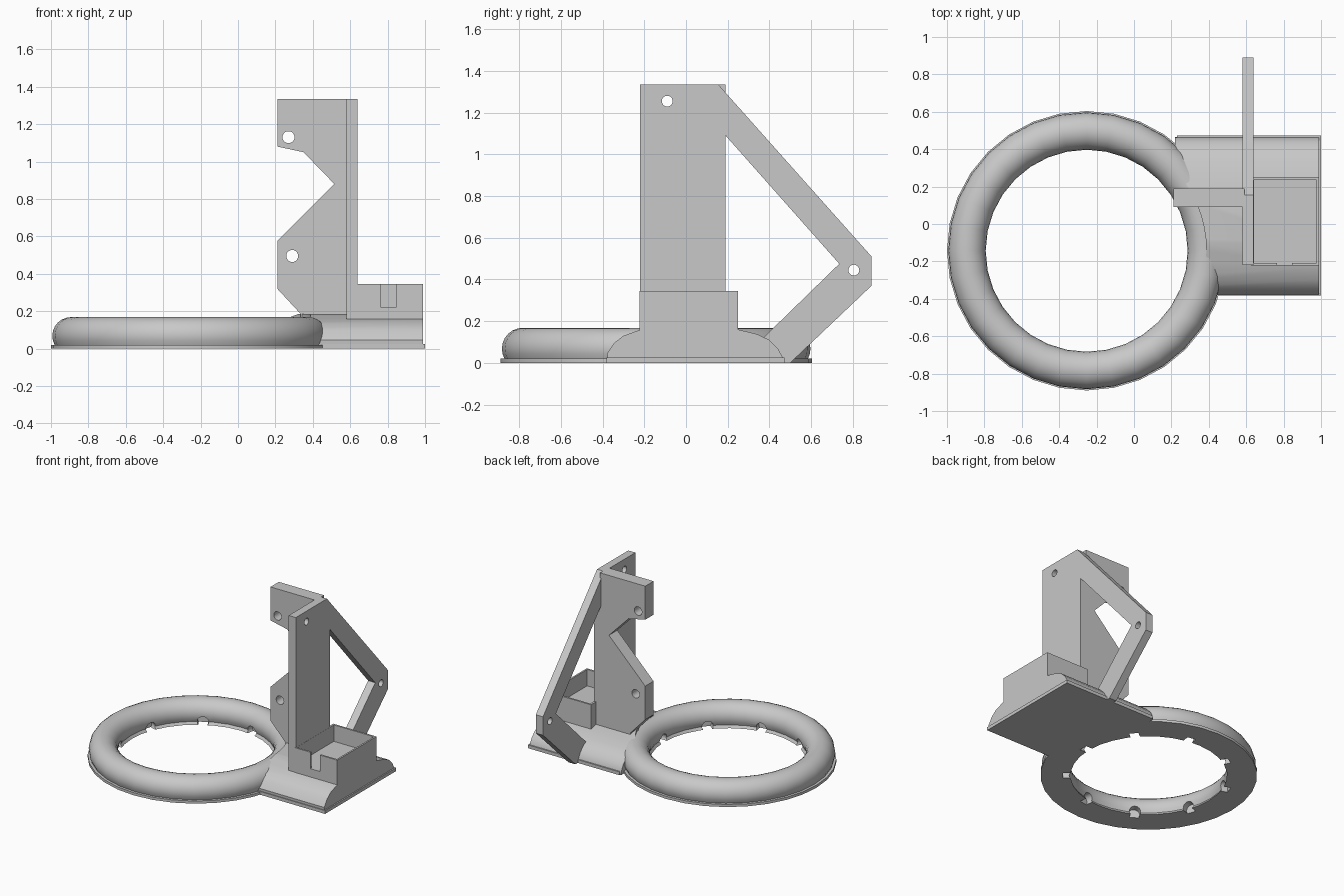
import bpy
import bmesh
import math

cube = bpy.data.objects.get("Cube")
if cube:
    bpy.data.objects.remove(cube, do_unlink=True)

GREY = (0.58, 0.58, 0.58, 1.0)
mat = bpy.data.materials.new("light_grey")
mat.use_nodes = True
mat.diffuse_color = GREY
for node in mat.node_tree.nodes:
    if node.type == "BSDF_PRINCIPLED":
        node.inputs["Base Color"].default_value = GREY

RING_X, RING_Y = -0.253, -0.143


def finish(name, bm):
    """Turn a bmesh into a linked grey object."""
    bmesh.ops.recalc_face_normals(bm, faces=bm.faces)
    mesh = bpy.data.meshes.new(name)
    bm.to_mesh(mesh)
    bm.free()
    mesh.materials.append(mat)
    obj = bpy.data.objects.new(name, mesh)
    bpy.context.scene.collection.objects.link(obj)
    return obj


def prism(name, axis, outline, lo, hi):
    """Extrude a 2D outline along x, y or z."""
    place = {"x": lambda a, b, t: (t, a, b),
             "y": lambda a, b, t: (a, t, b),
             "z": lambda a, b, t: (a, b, t)}[axis]
    bm = bmesh.new()
    ends = [[bm.verts.new(place(a, b, t)) for a, b in outline] for t in (lo, hi)]
    for end in ends:
        bm.faces.new(end)
    n = len(outline)
    for i in range(n):
        j = (i + 1) % n
        bm.faces.new((ends[0][i], ends[0][j], ends[1][j], ends[1][i]))
    return finish(name, bm)


def rect(a0, a1, b0, b1):
    return [(a0, b0), (a1, b0), (a1, b1), (a0, b1)]


def circle(a, b, r, n=24):
    return [(a + r * math.cos(math.tau * i / n), b + r * math.sin(math.tau * i / n))
            for i in range(n)]


def cut(obj, cutter):
    """Subtract the cutter for good and remove it."""
    cutter.hide_render = True
    mod = obj.modifiers.new("cut", "BOOLEAN")
    mod.operation = "DIFFERENCE"
    mod.solver = "EXACT"
    mod.object = cutter
    bpy.context.view_layer.update()
    deps = bpy.context.evaluated_depsgraph_get()
    mesh = bpy.data.meshes.new_from_object(obj.evaluated_get(deps))
    obj.modifiers.clear()
    obj.data = mesh
    bpy.data.objects.remove(cutter, do_unlink=True)


def smooth(obj):
    bpy.ops.object.select_all(action="DESELECT")
    obj.select_set(True)
    bpy.context.view_layer.objects.active = obj
    bpy.ops.object.shade_smooth_by_angle(angle=math.radians(30))


# Ring: rounded tube on a flat lip, lathed around its own centre
profile = [(0.54, 0), (0.747, 0), (0.747, 0.02)]
for k in range(17):
    a = math.radians(-28.7 + 237.4 * k / 16)
    profile.append((0.64 + 0.1 * math.cos(a), 0.068 + 0.1 * math.sin(a)))
SEGMENTS = 32
bm = bmesh.new()
loops = []
for s in range(SEGMENTS):
    a = math.tau * s / SEGMENTS
    loops.append([bm.verts.new((RING_X + r * math.cos(a), RING_Y + r * math.sin(a), z))
                  for r, z in profile])
for s in range(SEGMENTS):
    here, there = loops[s], loops[(s + 1) % SEGMENTS]
    for i in range(len(profile)):
        j = (i + 1) % len(profile)
        bm.faces.new((here[i], here[j], there[j], there[i]))
ring = finish("ring", bm)

# Nine small notches in the lower inner edge of the ring
for k in range(9):
    notch = prism("notch_cutter", "x", circle(0, 0.022, 0.04, 16), 0.48, 0.59)
    notch.location = (RING_X, RING_Y, 0)
    notch.rotation_euler.z = math.tau * k / 9
    cut(ring, notch)
smooth(ring)

# Domed base, trimmed where it runs into the ring
dome = [(-0.375, 0), (-0.378, 0.045), (-0.345, 0.095), (-0.3, 0.13), (-0.23, 0.155),
        (-0.1, 0.185), (0.14, 0.185), (0.25, 0.16), (0.34, 0.138), (0.4, 0.11),
        (0.44, 0.07), (0.462, 0.03), (0.465, 0)]
base = prism("base", "x", dome, 0.22, 0.99)
cut(base, prism("ring_cutter", "z", circle(RING_X, RING_Y, 0.64, 64), -0.1, 0.4))
smooth(base)

# Thin foot lip around the base
lip = prism("base_lip", "z", rect(0.23, 1.0, -0.382, 0.472), 0, 0.025)
cut(lip, prism("ring_cutter", "z", circle(RING_X, RING_Y, 0.66, 64), -0.1, 0.4))

# Open tray with a slot in its front wall
tray = prism("tray", "z", rect(0.625, 0.99, -0.222, 0.25), 0.1, 0.345)
cut(tray, prism("pocket_cutter", "z", rect(0.641, 0.977, -0.208, 0.236), 0.22, 0.5))
cut(tray, prism("slot_cutter", "y", rect(0.765, 0.845, 0.22, 0.5), -0.4, -0.1))

# Upright plate with a diagonal brace at the back
upright = prism("upright_and_brace", "x",
                [(-0.22, 0.05), (-0.22, 1.335), (0.155, 1.335), (0.89, 0.51),
                 (0.89, 0.37), (0.5, 0.0), (0.2, 0.0)], 0.58, 0.64)
cut(upright, prism("window_cutter", "x",
                   [(0.19, 1.09), (0.735, 0.475), (0.36, 0.11), (0.19, 0.11)], 0.4, 0.8))
for y, z in ((-0.09, 1.255), (0.805, 0.445)):
    cut(upright, prism("hole_cutter", "x", circle(y, z, 0.026), 0.4, 0.8))

# Mounting plate with a V-shaped cutout and two screw holes
mount = prism("mounting_plate", "y",
              [(0.59, 1.335), (0.21, 1.335), (0.21, 1.08), (0.35, 1.05), (0.515, 0.88),
               (0.21, 0.575), (0.21, 0.32), (0.335, 0.185), (0.335, 0.1), (0.59, 0.1)],
              0.09, 0.19)
for x, z in ((0.27, 1.13), (0.29, 0.495)):
    cut(mount, prism("hole_cutter", "y", circle(x, z, 0.032), 0, 0.3))
